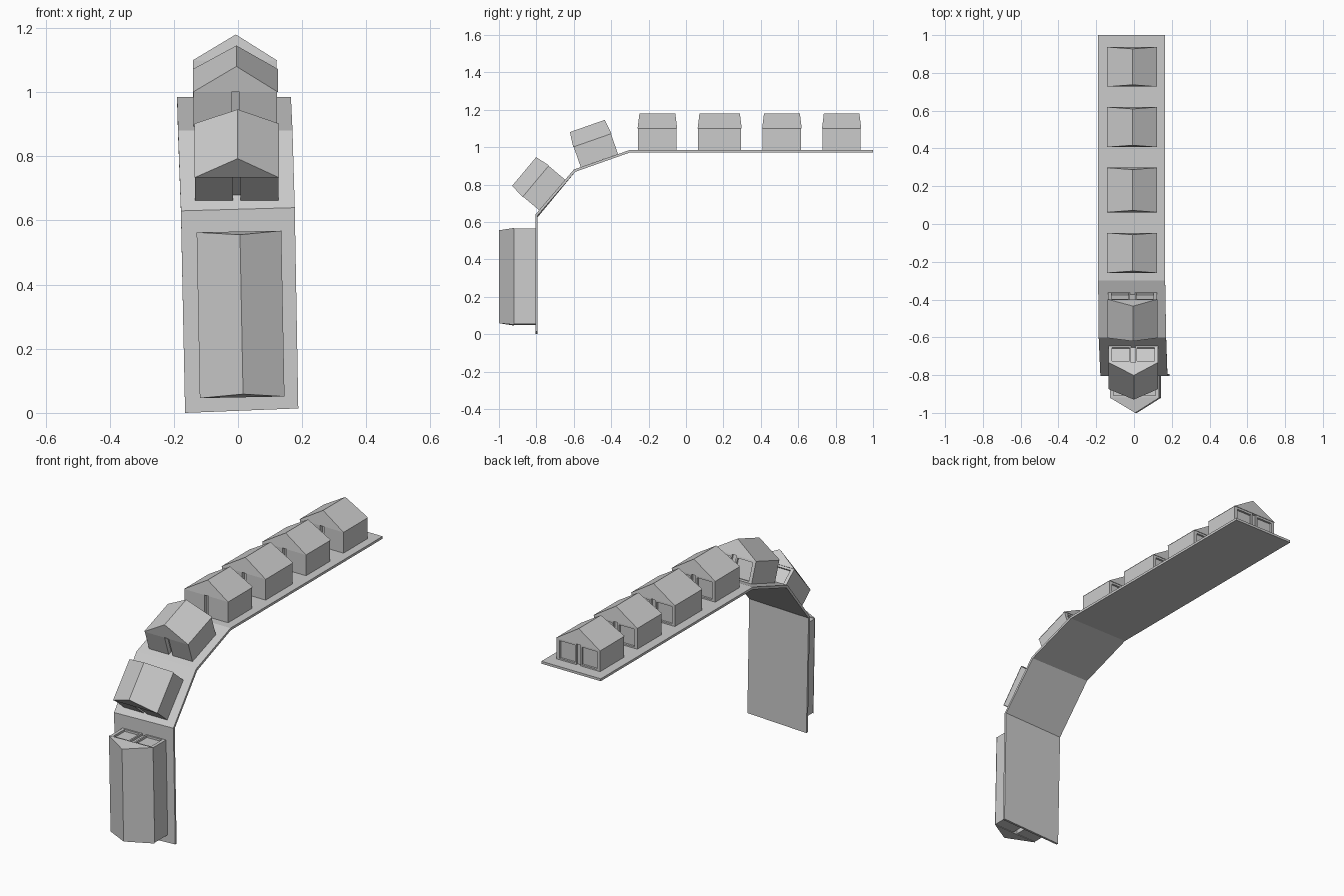
import bpy, bmesh
from math import radians
from mathutils import Matrix, Vector

if "Cube" in bpy.data.objects:
    bpy.data.objects.remove(bpy.data.objects["Cube"])


def finish(name, bm, matrix=None):
    bmesh.ops.recalc_face_normals(bm, faces=bm.faces[:])
    mesh = bpy.data.meshes.new(name)
    bm.to_mesh(mesh)
    bm.free()
    ob = bpy.data.objects.new(name, mesh)
    if matrix is not None:
        ob.matrix_world = matrix
    bpy.context.collection.objects.link(ob)
    return ob


def loft(bm, rings):
    """Skin a closed solid through equal-sized rings of points."""
    vs = [[bm.verts.new(p) for p in r] for r in rings]
    n = len(vs[0])
    for a, b in zip(vs, vs[1:]):
        for i in range(n):
            bm.faces.new((a[i], a[(i + 1) % n], b[(i + 1) % n], b[i]))
    bm.faces.new(vs[0])
    bm.faces.new(vs[-1])


def box(bm, x0, x1, y0, y1, z0, z1):
    loft(bm, [[(x0, y, z0), (x1, y, z0), (x1, y, z1), (x0, y, z1)] for y in (y0, y1)])


# Folded strip that carries the houses: outer y, z / inner y, z / left x, right x / end tilt
path = [
    (1.0, 0.985, 1.0, 0.972, -0.19, 0.165, 0),
    (-0.30, 0.985, -0.298, 0.972, -0.19, 0.165, 0),
    (-0.60, 0.88, -0.592, 0.868, -0.187, 0.17, 0),
    (-0.805, 0.635, -0.793, 0.63, -0.178, 0.177, 0.005),
    (-0.805, 0.007, -0.793, 0.007, -0.165, 0.188, 0.007),
]
bm = bmesh.new()
loft(bm, [[(l, yo, zo - t), (r, yo, zo + t), (r, yi, zi + t), (l, yi, zi - t)]
          for yo, zo, yi, zi, l, r, t in path])
finish("folded_base_strip", bm)

W, EAVE, RIDGE = 0.132, 0.115, 0.196   # half width, wall height, ridge height


def house(name, x, y, z, length, angle=0.0, lean=0.0):
    m = (Matrix.Translation((x, y, z)) @ Matrix.Rotation(radians(lean), 4, 'Y')
         @ Matrix.Rotation(radians(angle), 4, 'X'))
    h = length / 2

    # solid gable roof, ends leaning slightly inwards
    bm = bmesh.new()
    loft(bm, [[(-W, s * h, EAVE), (W, s * h, EAVE), (0.003, s * (h - 0.01), RIDGE)]
              for s in (-1, 1)])
    finish(name + "_roof", bm, m)

    # side walls around a recessed core
    bm = bmesh.new()
    wall = W - 0.002
    box(bm, -wall + 0.005, wall - 0.005, -h + 0.025, h - 0.014, 0, EAVE)
    for s in (-1, 1):
        xs = sorted((s * (wall - 0.006), s * wall))
        box(bm, *xs, -h + 0.003, h - 0.003, 0, EAVE)
        # front: flat panels with a central slot
        xs = sorted((s * 0.012, s * wall))
        box(bm, *xs, -h + 0.003, -h + 0.025, 0, EAVE)
        # back: a framed, recessed panel each side of the slot
        y0, y1 = h - 0.016, h - 0.003
        for a, b, z0, z1 in ((0.012, 0.021, 0, EAVE), (0.112, wall, 0, EAVE),
                             (0.021, 0.112, 0, 0.009), (0.021, 0.112, 0.104, EAVE)):
            xs = sorted((s * a, s * b))
            box(bm, *xs, y0, y1, z0, z1)
    finish(name + "_walls", bm, m)


# Four houses on the flat part
for i, (y, length) in enumerate(((-0.153, 0.212), (0.18, 0.236), (0.513, 0.212), (0.832, 0.21))):
    house(f"top_house_{i + 1}", -0.01, y, 0.984, length)

# Houses on the two slopes and the long one on the vertical part
house("upper_slope_house", -0.008, -0.463, 0.928, 0.217, 19.3)
house("lower_slope_house", -0.004, -0.715, 0.744, 0.22, 50.1)
house("hanging_long_house", 0.008, -0.804, 0.307, 0.517, 90, -1.1)
